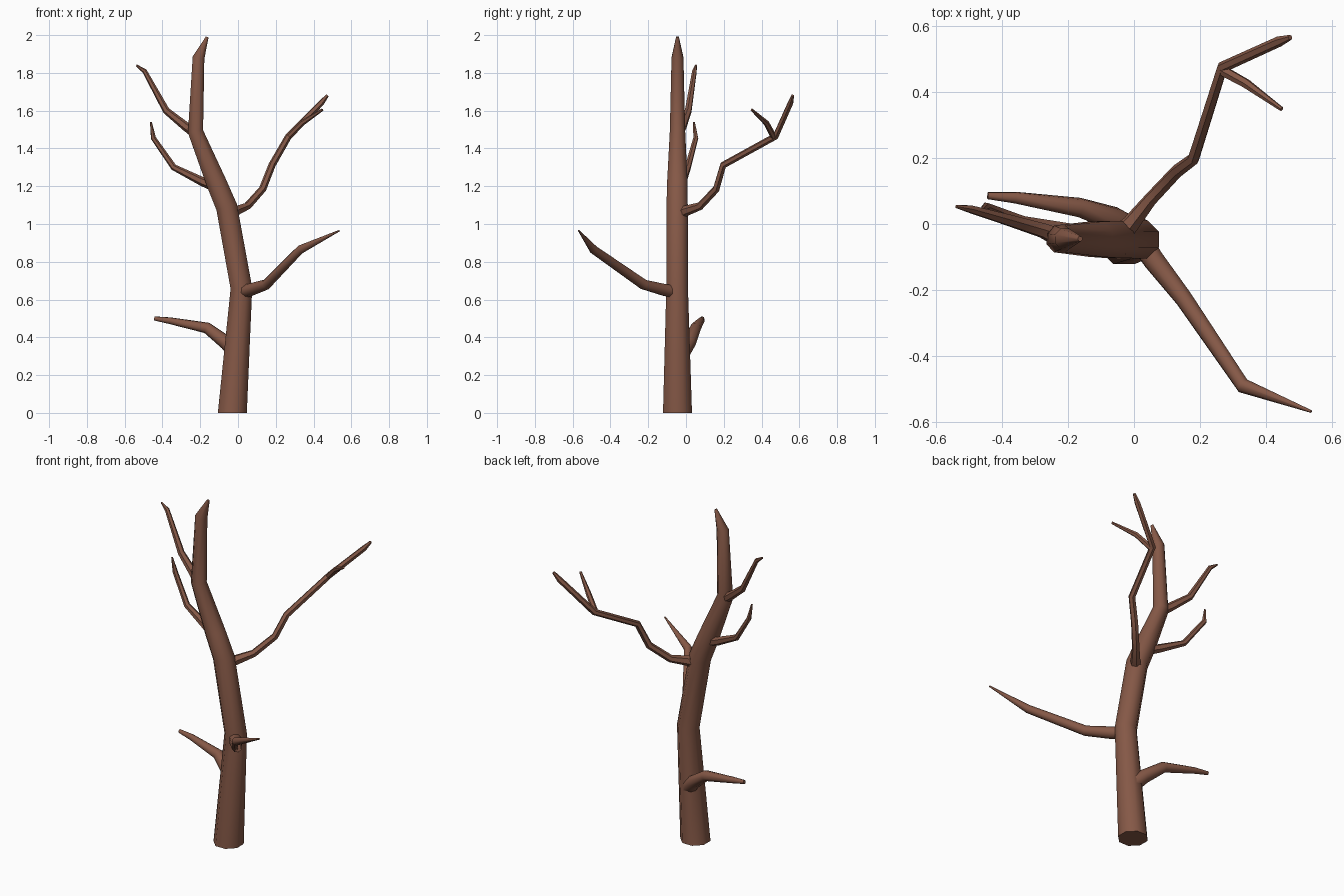
import bpy, bmesh, math
from mathutils import Vector

cube = bpy.data.objects.get("Cube")
if cube:
    bpy.data.objects.remove(cube)

bark = bpy.data.materials.new("brown_bark")
bark.use_nodes = True
colour = (0.235, 0.098, 0.062, 1)
bark.diffuse_color = colour
bark.node_tree.nodes["Principled BSDF"].inputs["Base Color"].default_value = colour


def limb(name, path, sides=8, flat_base=False):
    """Tapered tube through (x, y, z, radius) points, capped at both ends."""
    pts = [Vector(p[:3]) for p in path]
    bm = bmesh.new()
    rings = []
    side = None
    for i, p in enumerate(pts):
        before = (p - pts[i - 1]).normalized() if i else Vector()
        after = (pts[i + 1] - p).normalized() if i + 1 < len(pts) else Vector()
        along = (before + after).normalized()
        if flat_base and i == 0:
            along = Vector((0, 0, 1))
        if side is None:
            side = Vector((1, 0, 0)) if abs(along.x) < 0.7 else Vector((0, 1, 0))
        # Carry the ring direction along the path so the tube does not twist
        side = (side - along * side.dot(along)).normalized()
        other = along.cross(side)
        ring = []
        for k in range(sides):
            a = math.tau * (k + 0.5) / sides
            ring.append(bm.verts.new(p + (side * math.cos(a) + other * math.sin(a)) * path[i][3]))
        rings.append(ring)
    for low, high in zip(rings, rings[1:]):
        for k in range(sides):
            n = (k + 1) % sides
            bm.faces.new((low[k], low[n], high[n], high[k]))
    bm.faces.new(rings[0][::-1])
    bm.faces.new(rings[-1])
    mesh = bpy.data.meshes.new(name)
    bm.to_mesh(mesh)
    bm.free()
    mesh.materials.append(bark)
    obj = bpy.data.objects.new(name, mesh)
    bpy.context.collection.objects.link(obj)
    bpy.ops.object.select_all(action="DESELECT")
    obj.select_set(True)
    bpy.context.view_layer.objects.active = obj
    bpy.ops.object.shade_smooth_by_angle(angle=math.radians(50))


# Trunk, bending left then straightening to a point
limb("trunk", [(-0.03, -0.045, 0, 0.083), (0.018, -0.047, 0.66, 0.062),
               (-0.06, -0.047, 1.09, 0.061), (-0.115, -0.046, 1.22, 0.058),
               (-0.225, -0.045, 1.49, 0.044), (-0.209, -0.045, 1.88, 0.034),
               (-0.163, -0.045, 1.99, 0.008)], flat_base=True)

# Lower branches
limb("low_right_branch", [(-0.01, -0.02, 0.32, 0.045), (-0.06, 0.015, 0.37, 0.038),
                          (-0.165, 0.05, 0.45, 0.03), (-0.36, 0.08, 0.488, 0.018),
                          (-0.443, 0.086, 0.5, 0.011)])
limb("front_left_branch", [(0.02, -0.05, 0.64, 0.036), (0.06, -0.11, 0.65, 0.034),
                           (0.15, -0.225, 0.68, 0.028), (0.33, -0.49, 0.865, 0.023),
                           (0.537, -0.568, 0.965, 0.004)])

# Forked branch at the back
limb("back_left_branch", [(-0.06, -0.05, 1.05, 0.032), (-0.01, 0.0, 1.07, 0.028),
                          (0.05, 0.075, 1.095, 0.021), (0.13, 0.16, 1.185, 0.02),
                          (0.18, 0.197, 1.312, 0.019), (0.268, 0.475, 1.465, 0.018),
                          (0.44, 0.553, 1.64, 0.016), (0.473, 0.565, 1.68, 0.008)], 6)
limb("back_left_fork", [(0.262, 0.468, 1.455, 0.017), (0.34, 0.425, 1.535, 0.015),
                        (0.447, 0.348, 1.605, 0.007)], 6)

# Upper branches on the right side
limb("mid_right_branch", [(-0.12, -0.045, 1.2, 0.03), (-0.19, -0.02, 1.225, 0.024),
                          (-0.34, 0.01, 1.3, 0.017), (-0.448, 0.052, 1.455, 0.014),
                          (-0.461, 0.042, 1.54, 0.005)], 6)
limb("high_right_branch", [(-0.22, -0.045, 1.48, 0.03), (-0.275, -0.02, 1.515, 0.024),
                           (-0.38, 0.012, 1.6, 0.019), (-0.495, 0.045, 1.81, 0.013),
                           (-0.538, 0.053, 1.84, 0.005)], 6)
